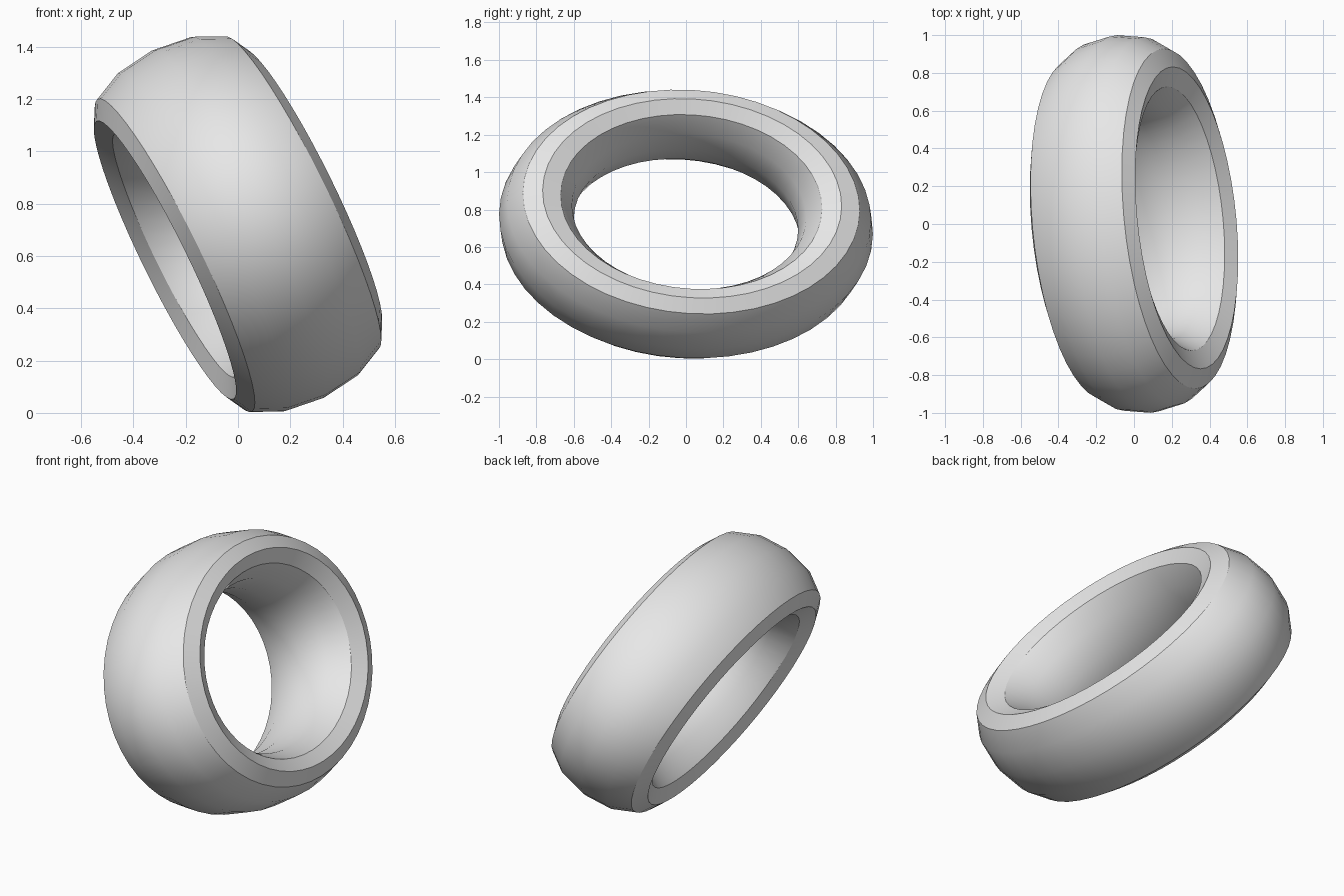
import bpy
import math
from mathutils import Matrix, Vector

cube = bpy.data.objects.get("Cube")
if cube:
    bpy.data.objects.remove(cube, do_unlink=True)

# Plain grey
grey = bpy.data.materials.new("light_grey")
grey.use_nodes = True
color = (0.8, 0.8, 0.8, 1)
grey.diffuse_color = color
grey.node_tree.nodes["Principled BSDF"].inputs["Base Color"].default_value = color

# Ring: twelve-sided section, oval and stretched along its axis
bpy.ops.mesh.primitive_torus_add(major_segments=48, minor_segments=12,
                                 major_radius=0.8, minor_radius=0.2)
ring = bpy.context.object
ring.name = "ring"
ring.data.materials.append(grey)

# Tilted frame: long direction, short direction, hole axis
long_dir = Vector((-0.09, 1, -0.055)).normalized()
axis = long_dir.cross(Vector((-0.328, 0, 0.665))).normalized()
short_dir = axis.cross(long_dir)
turn = Matrix((long_dir, short_dir, axis)).transposed().to_4x4()
size = Matrix.Diagonal((1.005, 0.741, 1.565, 1))
ring.data.transform(Matrix.Translation((0, 0, 0.722)) @ turn @ size)

# Smooth faces, sharp rim edges
bpy.ops.object.shade_smooth_by_angle(angle=math.radians(30))
